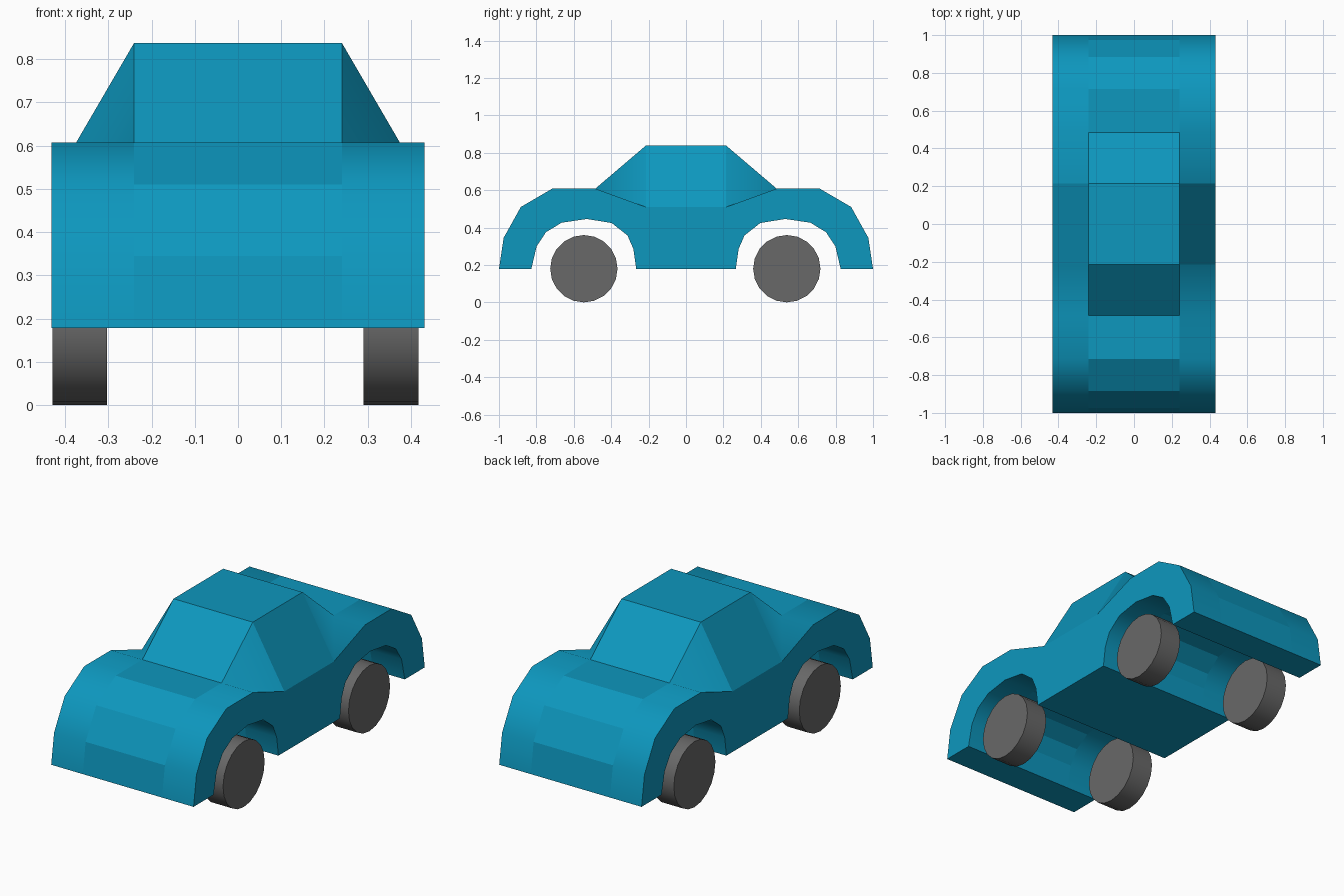
import bpy, bmesh, math
from mathutils import Matrix

if "Cube" in bpy.data.objects:
    bpy.data.objects.remove(bpy.data.objects["Cube"])


def paint(obj, name, color):
    mat = bpy.data.materials.get(name) or bpy.data.materials.new(name)
    mat.diffuse_color = (*color, 1)
    mat.use_nodes = True
    mat.node_tree.nodes["Principled BSDF"].inputs["Base Color"].default_value = mat.diffuse_color
    obj.data.materials.append(mat)


def finish(bm, name, angle):
    bmesh.ops.recalc_face_normals(bm, faces=bm.faces[:])
    mesh = bpy.data.meshes.new(name)
    bm.to_mesh(mesh)
    bm.free()
    obj = bpy.data.objects.new(name, mesh)
    bpy.context.collection.objects.link(obj)
    bpy.ops.object.select_all(action='DESELECT')
    obj.select_set(True)
    bpy.context.view_layer.objects.active = obj
    bpy.ops.object.shade_smooth_by_angle(angle=math.radians(angle))
    return obj


# Body: side profile lofted over four slices; the inner two rise to the roof
def half_profile(roof_z):
    return [(.215, roof_z), (.485, .608), (.715, .608), (.883, .51), (.975, .345),
            (1, .178), (.827, .178), (.799, .299), (.749, .375), (.665, .426),
            (.53, .446), (.397, .424), (.313, .358), (.281, .285), (.266, .178)]


def profile(roof_z):
    half = half_profile(roof_z)
    return half + [(-y, z) for y, z in reversed(half)]


bm = bmesh.new()
slices = [[bm.verts.new((x, y, z)) for y, z in profile(top)]
          for x, top in ((-.431, .51), (-.24, .838), (.24, .838), (.431, .51))]
n = len(slices[0])
for s in range(3):
    a, b = slices[s], slices[s + 1]
    outer, inner = (a, b) if s == 0 else (b, a)
    for i in range(n):
        j = (i + 1) % n
        if i in (0, n - 2):
            # Corner pillar folds from the roof base down to the door
            roof, base = (i, j) if i == 0 else (j, i)
            bm.faces.new((inner[base], outer[base], outer[roof], inner[roof]))
        else:
            bm.faces.new((a[i], a[j], b[j], b[i]))
bm.faces.new(slices[0])
bm.faces.new(slices[3])
body = finish(bm, "car_body", 45)
# Central panels, doors and side walls stay flat shaded
for p in body.data.polygons:
    c = p.center
    door = abs(c.y) < .01 and c.z > .4
    if abs(c.x) < .01 or door or len(p.vertices) > 4:
        p.use_smooth = False
paint(body, "blue_paint", (.004, .31, .515))

# Wheels
for end, y in (("front", -.546), ("rear", .539)):
    for side, x in (("left", -.366), ("right", .354)):
        bm = bmesh.new()
        bmesh.ops.create_cone(bm, cap_ends=True, segments=20, radius1=.18, radius2=.18,
                              depth=.127, matrix=Matrix.Translation((x, y, .18))
                              @ Matrix.Rotation(math.pi / 2, 4, 'Y'))
        wheel = finish(bm, f"{end}_{side}_wheel", 35)
        paint(wheel, "dark_rubber", (.139, .139, .139))
